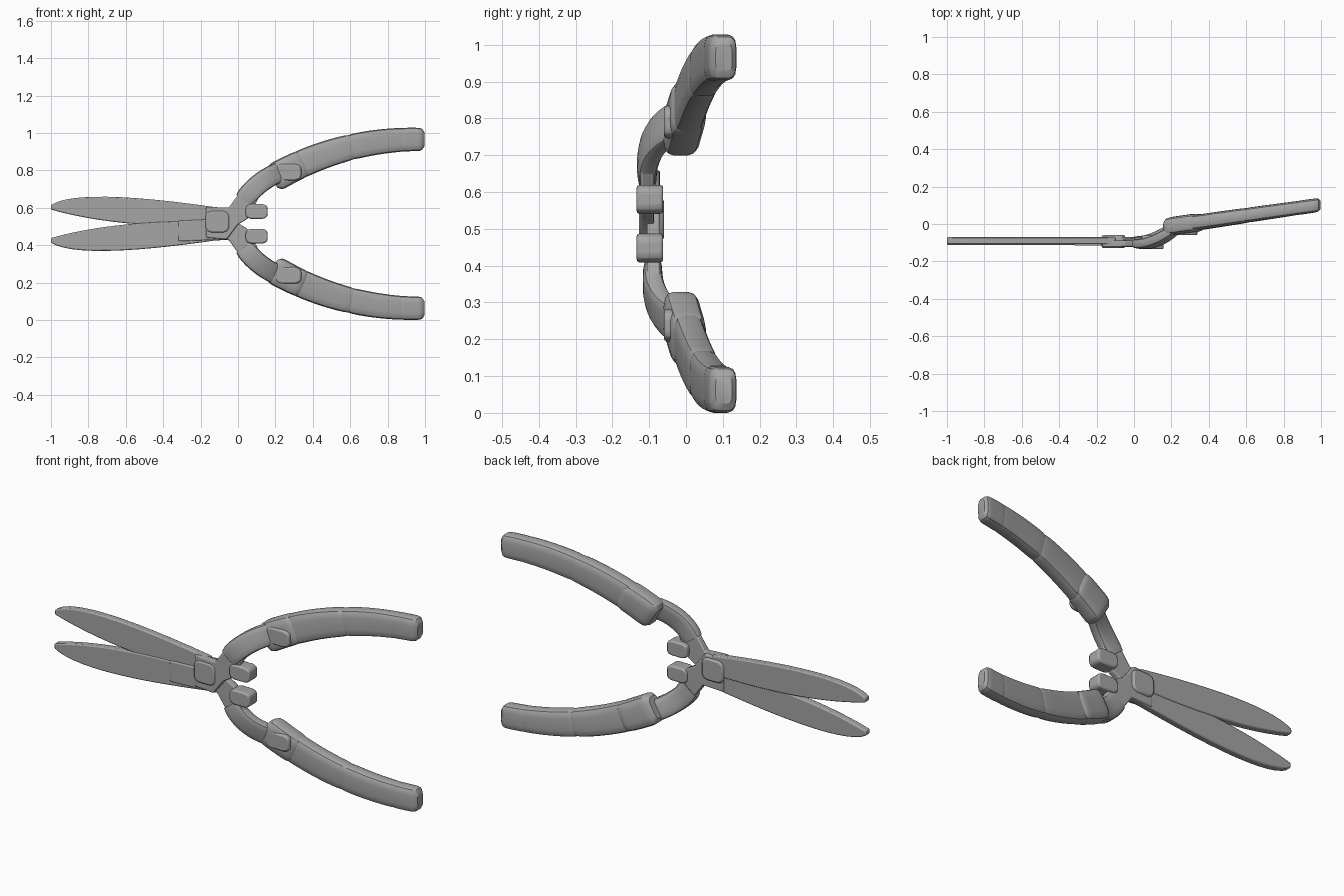
import bpy, bmesh
from math import cos, sin, pi, copysign
from mathutils import Vector

cube = bpy.data.objects.get("Cube")
if cube:
    bpy.data.objects.remove(cube, do_unlink=True)

MIDDLE = 0.514  # height of the plane that the two halves mirror about

steel = bpy.data.materials.new("grey steel")
steel.use_nodes = True
grey = (0.38, 0.38, 0.38, 1)
steel.diffuse_color = grey
steel.node_tree.nodes["Principled BSDF"].inputs["Base Color"].default_value = grey


def finish(name, bm, bevel_width):
    bmesh.ops.recalc_face_normals(bm, faces=bm.faces)
    mesh = bpy.data.meshes.new(name)
    bm.to_mesh(mesh)
    bm.free()
    mesh.materials.append(steel)
    part = bpy.data.objects.new(name, mesh)
    bpy.context.collection.objects.link(part)
    if bevel_width:
        bevel = part.modifiers.new("soft edges", "BEVEL")
        bevel.width = bevel_width
        bevel.segments = 2
    bpy.ops.object.select_all(action="DESELECT")
    part.select_set(True)
    bpy.context.view_layer.objects.active = part
    bpy.ops.object.shade_smooth_by_angle(angle=0.55)


def bezier(start, control, end, t):
    start, control, end = Vector(start), Vector(control), Vector(end)
    return start.lerp(control, t).lerp(control.lerp(end, t), t)


def rounded_square(sides):
    """Points of a soft-cornered square reaching from -1 to 1."""
    angles = [2 * pi * (i + 0.5) / sides for i in range(sides)]
    soften = lambda value: copysign(abs(value) ** 0.5, value)
    return [(soften(cos(angle)), soften(sin(angle))) for angle in angles]


def rounded_outline(x, z, half_width, half_height):
    return [(x + u * half_width, z + v * half_height) for u, v in rounded_square(12)]


def plate(name, outline, front, back, lower=False, bevel_width=0.006):
    """Extrude a front outline from its front depth to its back depth."""
    bm = bmesh.new()
    corners = [(x, 2 * MIDDLE - z if lower else z) for x, z in outline]
    face = bm.faces.new([bm.verts.new((x, front, z)) for x, z in corners])
    extruded = bmesh.ops.extrude_face_region(bm, geom=[face])["geom"]
    moved = [item for item in extruded if isinstance(item, bmesh.types.BMVert)]
    bmesh.ops.translate(bm, verts=moved, vec=(0, back - front, 0))
    finish(name, bm, bevel_width)


def sweep(name, path, span, width, depth, lower=False, shift=0, rounding=0.3, steps=12):
    """Sweep a rounded section along part of a curve, drawing in both ends.
    Width and depth are half sizes at the start and the end of the curve."""
    bm = bmesh.new()
    rings = []
    for step in range(steps + 1):
        along = step / steps
        t = span[0] + (span[1] - span[0]) * along
        centre = bezier(*path, t)
        tangent = bezier(*path, t + 0.01) - bezier(*path, t - 0.01)
        across = Vector((-tangent.z, 0, tangent.x)).normalized()
        size = 1 - rounding * abs(2 * along - 1) ** 8
        half_width = size * (width[0] + (width[1] - width[0]) * t)
        half_depth = size * (depth[0] + (depth[1] - depth[0]) * t)
        ring = []
        for u, v in rounded_square(16):
            point = centre + across * u * half_width
            point.y += v * half_depth + shift
            if lower:
                point.z = 2 * MIDDLE - point.z
            ring.append(bm.verts.new(point))
        rings.append(ring)
    for ring, following in zip(rings, rings[1:]):
        for i in range(len(ring)):
            bm.faces.new((ring[i - 1], ring[i], following[i], following[i - 1]))
    bm.faces.new(rings[0])
    bm.faces.new(rings[-1])
    finish(name, bm, 0)


# Leaf-shaped blade: a bowed outer edge and a bowed cutting edge
edge_steps = [i / 12 for i in range(13)]
outer_edge = [bezier((-1, 0.615), (-0.85, 0.71), (-0.1, 0.6), t) for t in edge_steps]
cutting_edge = [bezier((-0.1, 0.5), (-0.65, 0.49), (-1, 0.59), t) for t in edge_steps]
blade = outer_edge + cutting_edge

# Hub plate running from the blade root across the pivot to the tang
hub = [(-0.17, 0.605), (-0.05, 0.6), (0, 0.67), (0.05, 0.72), (0.12, 0.67),
       (0.05, 0.54), (0, 0.51), (-0.06, 0.43), (-0.17, 0.44)]

# Curves followed by the tang and by the handle
tang_path = ((0.03, -0.1, 0.64), (0.12, -0.11, 0.76), (0.25, 0, 0.8))
handle_path = ((0.16, -0.02, 0.74), (0.55, 0.04, 0.975), (0.997, 0.103, 0.965))
handle_width = (0.079, 0.062)

for side, lower in (("upper", False), ("lower", True)):
    blade_front = -0.112 if lower else -0.107
    plate(side + "_blade", blade, blade_front, blade_front + 0.037, lower)
    hub_front = -0.106 if lower else -0.123
    plate(side + "_hub", hub, hub_front, hub_front + 0.036, lower)

    # Stop that meets its twin when the jaws close
    stop = rounded_outline(0.1, 0.58, 0.06, 0.04)
    plate(side + "_stop", stop, -0.134, -0.062, lower, 0.01)

    # Tang stepping back from the hub into the handle
    sweep(side + "_tang", tang_path, (0, 1), (0.055, 0.055), (0.027, 0.032),
          lower, 0.01 if lower else -0.005, 0.1)

    # Overlapping handle pieces
    sweep(side + "_collar", handle_path, (0.03, 0.25), handle_width, (0.05, 0.046), lower)
    sweep(side + "_front_grip", handle_path, (0.15, 0.6), handle_width, (0.042, 0.039), lower)
    sweep(side + "_rear_grip", handle_path, (0.5, 0.93), handle_width, (0.043, 0.037), lower)
    sweep(side + "_end_cap", handle_path, (0.84, 1), handle_width, (0.04, 0.038), lower,
          rounding=0.4)

    # Raised facet on the front of the collar
    facet = rounded_outline(0.27, 0.79, 0.07, 0.045)
    plate(side + "_collar_facet", facet, -0.06, -0.03, lower, 0.01)

# Shoulder where the lower blade thickens
shoulder = [(-0.32, 0.42), (-0.32, 0.53), (-0.1, 0.54), (-0.08, 0.43)]
plate("blade_shoulder", shoulder, -0.116, -0.08)

# Pivot boss
plate("pivot", rounded_outline(-0.11, 0.525, 0.065, 0.06), -0.128, -0.06, bevel_width=0.01)
